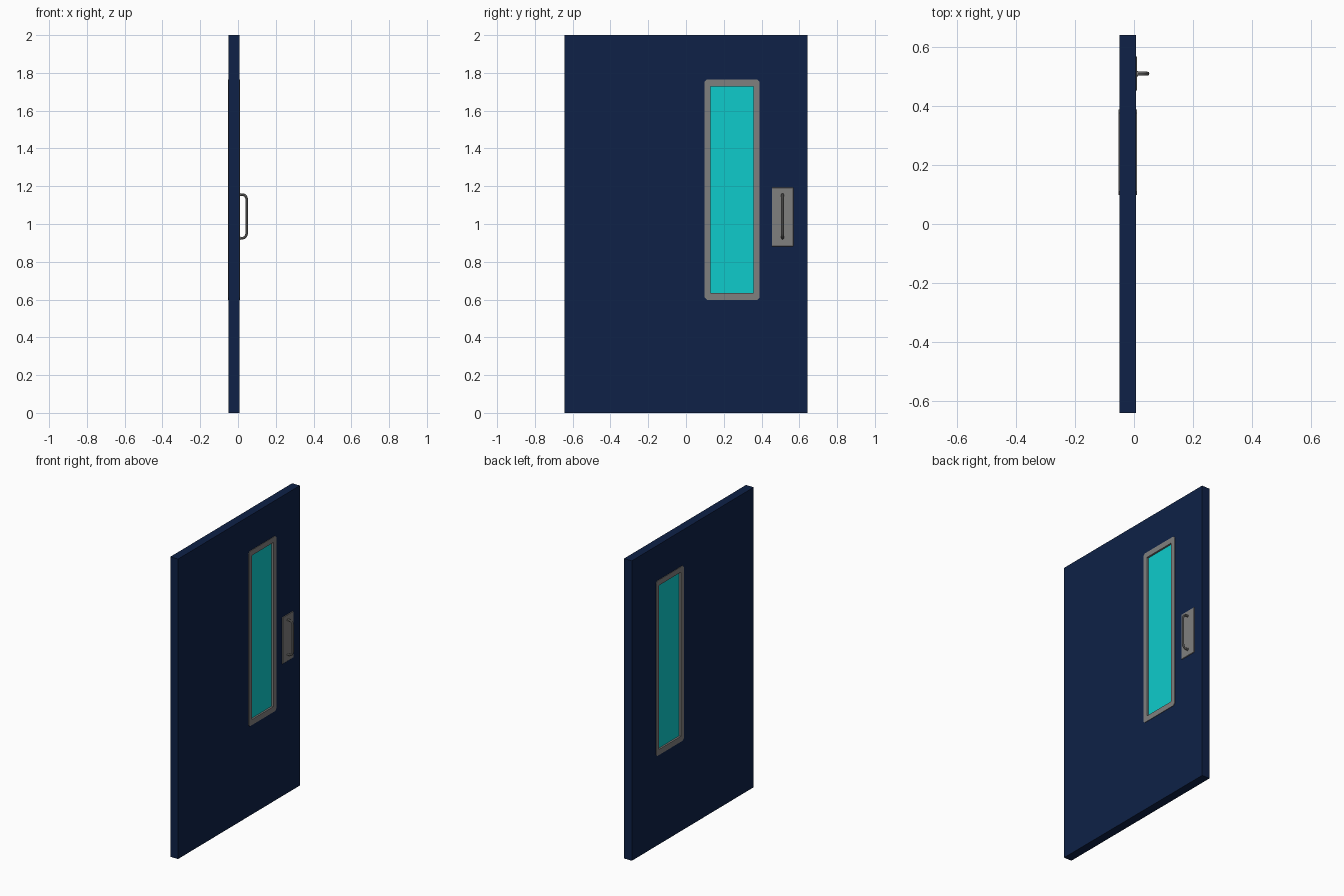
import bpy, bmesh, math
from mathutils import Matrix

if "Cube" in bpy.data.objects:
    bpy.data.objects.remove(bpy.data.objects["Cube"])


def material(name, rgb):
    m = bpy.data.materials.new(name)
    m.diffuse_color = (*rgb, 1)
    m.use_nodes = True
    m.node_tree.nodes["Principled BSDF"].inputs["Base Color"].default_value = m.diffuse_color
    return m


NAVY = material("navy paint", (0.0044, 0.0152, 0.063))
CYAN = material("cyan glass", (0.0044, 0.597, 0.597))
GREY = material("grey metal", (0.216, 0.214, 0.21))


def finish(name, bm, mat):
    bmesh.ops.recalc_face_normals(bm, faces=bm.faces[:])
    me = bpy.data.meshes.new(name)
    bm.to_mesh(me)
    bm.free()
    me.materials.append(mat)
    ob = bpy.data.objects.new(name, me)
    bpy.context.collection.objects.link(ob)
    return ob


def corners(y0, y1, z0, z1):
    return [(y0, z0), (y1, z0), (y1, z1), (y0, z1)]


def ring(name, outer, inner, x0, x1, mat, chamfer=0):
    """Rectangular panel with a rectangular opening, extruded along x."""
    bm = bmesh.new()
    loops = [[bm.verts.new((x, y, z)) for y, z in corners(*r)]
             for x, r in ((x0, outer), (x1, outer), (x1, inner), (x0, inner))]
    for k in range(4):
        a, b = loops[k], loops[(k + 1) % 4]
        for i in range(4):
            j = (i + 1) % 4
            bm.faces.new((a[i], a[j], b[j], b[i]))
    if chamfer:
        edges = [bm.edges.get((loops[0][i], loops[1][i])) for i in range(4)]
        bmesh.ops.bevel(bm, geom=edges, offset=chamfer, segments=1, affect='EDGES')
    return finish(name, bm, mat)


def box(name, x0, x1, y0, y1, z0, z1, mat, bevel=0):
    bm = bmesh.new()
    mtx = (Matrix.Translation(((x0 + x1) / 2, (y0 + y1) / 2, (z0 + z1) / 2))
           @ Matrix.Diagonal((x1 - x0, y1 - y0, z1 - z0, 1)))
    bmesh.ops.create_cube(bm, size=1, matrix=mtx)
    if bevel:
        bmesh.ops.bevel(bm, geom=bm.edges[:], offset=bevel, segments=1, affect='EDGES')
    return finish(name, bm, mat)


def smooth(ob):
    bpy.ops.object.select_all(action='DESELECT')
    ob.select_set(True)
    bpy.context.view_layer.objects.active = ob
    bpy.ops.object.shade_smooth_by_angle(angle=math.radians(40))


# Door leaf with a window opening
ring("door_leaf", (-0.642, 0.642, 0, 2), (0.115, 0.373, 0.615, 1.747),
     -0.05, 0.007, NAVY)

# Window frame (proud of both faces) and glass pane
ring("window_frame", (0.099, 0.389, 0.598, 1.765), (0.131, 0.358, 0.635, 1.729),
     -0.053, 0.010, GREY, chamfer=0.012)
box("window_glass", -0.041, -0.002, 0.125, 0.364, 0.629, 1.735, CYAN)

# Handle back plate
box("handle_plate", 0.005, 0.011, 0.454, 0.569, 0.882, 1.192, GREY, bevel=0.002)

# Pull handle: D-shaped tube with rounded bends
HY, LOW, HIGH, OUT, R = 0.511, 0.925, 1.156, 0.0455, 0.024
path = [(0.008, LOW)]
for cz, start in ((LOW + R, -90), (HIGH - R, 0)):
    for i in range(7):
        a = math.radians(start + 15 * i)
        path.append((OUT - R + R * math.cos(a), cz + R * math.sin(a)))
path.append((0.008, HIGH))
cu = bpy.data.curves.new("pull_handle", 'CURVE')
cu.dimensions = '3D'
cu.bevel_depth = 0.0068
cu.bevel_resolution = 2
cu.use_fill_caps = True
sp = cu.splines.new('POLY')
sp.points.add(len(path) - 1)
for p, (x, z) in zip(sp.points, path):
    p.co = (x, HY, z, 1)
cu.materials.append(GREY)
handle = bpy.data.objects.new("pull_handle", cu)
bpy.context.collection.objects.link(handle)
bpy.ops.object.select_all(action='DESELECT')
handle.select_set(True)
bpy.context.view_layer.objects.active = handle
bpy.ops.object.convert(target='MESH')
smooth(bpy.context.view_layer.objects.active)

# Small collars where the handle meets the plate
for name, z in (("lower_collar", LOW), ("upper_collar", HIGH)):
    bm = bmesh.new()
    bmesh.ops.create_cone(
        bm, cap_ends=True, segments=16, radius1=0.009, radius2=0.009, depth=0.004,
        matrix=Matrix.Translation((0.0115, HY, z)) @ Matrix.Rotation(math.pi / 2, 4, 'Y'))
    smooth(finish(name, bm, GREY))
